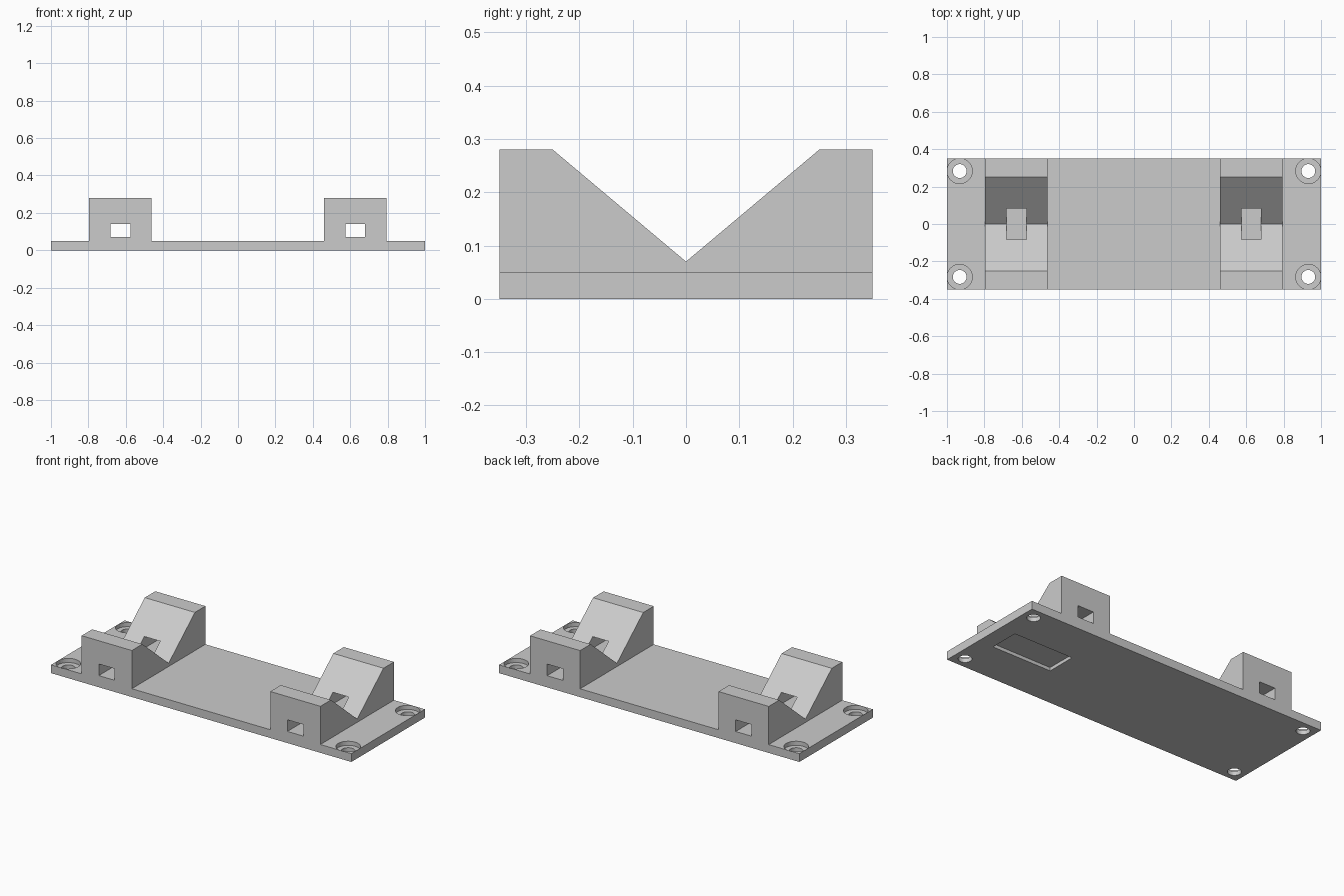
import bpy, bmesh, math

if "Cube" in bpy.data.objects:
    bpy.data.objects.remove(bpy.data.objects["Cube"], do_unlink=True)

grey = bpy.data.materials.new("light grey")
grey.use_nodes = True
colour = (0.6, 0.6, 0.6, 1)
grey.diffuse_color = colour
grey.node_tree.nodes["Principled BSDF"].inputs["Base Color"].default_value = colour


def add_object(name, bm):
    bmesh.ops.recalc_face_normals(bm, faces=bm.faces)
    mesh = bpy.data.meshes.new(name)
    bm.to_mesh(mesh)
    bm.free()
    mesh.materials.append(grey)
    obj = bpy.data.objects.new(name, mesh)
    bpy.context.scene.collection.objects.link(obj)
    return obj


def box(name, x, y, z):
    """Box from (min, max) ranges."""
    bm = bmesh.new()
    bmesh.ops.create_cube(bm, size=1)
    for v in bm.verts:
        v.co = [r[0] if c < 0 else r[1] for c, r in zip(v.co, (x, y, z))]
    return add_object(name, bm)


def cylinder(name, x, y, z, radius):
    bm = bmesh.new()
    bmesh.ops.create_cone(bm, cap_ends=True, segments=48, radius1=radius,
                          radius2=radius, depth=z[1] - z[0])
    bmesh.ops.translate(bm, verts=bm.verts, vec=(x, y, sum(z) / 2))
    return add_object(name, bm)


def prism(name, profile, x):
    """Extrude a (y, z) profile along x."""
    bm = bmesh.new()
    face = bm.faces.new([bm.verts.new((x[0], y, z)) for y, z in profile])
    new = bmesh.ops.extrude_face_region(bm, geom=[face])["geom"]
    bmesh.ops.translate(bm, verts=[g for g in new if isinstance(g, bmesh.types.BMVert)],
                        vec=(x[1] - x[0], 0, 0))
    return add_object(name, bm)


def boolean(target, other, operation):
    mod = target.modifiers.new(other.name, 'BOOLEAN')
    mod.operation = operation
    mod.solver = 'EXACT'
    mod.object = other
    other.hide_render = True
    other.hide_set(True)


LENGTH, WIDTH = 1.0, 0.35          # half sizes
PLATE, TOP, VALLEY = 0.05, 0.28, 0.07

# Base plate with the shallow pocket underneath
base = box("base_plate", (-LENGTH, LENGTH), (-WIDTH, WIDTH), (0, PLATE))
boolean(base, box("pocket_cutter", (0.505, 0.9), (-0.09, 0.09), (-0.1, 0.02)), 'DIFFERENCE')

# Counterbored screw holes in the corners
for sx in (-1, 1):
    for sy in (-1, 1):
        x, y = sx * 0.932, sy * 0.283
        boolean(base, cylinder("hole_cutter", x, y, (-0.1, 0.1), 0.037), 'DIFFERENCE')
        boolean(base, cylinder("counterbore_cutter", x, y, (0.025, 0.1), 0.067), 'DIFFERENCE')

# Cradles with a V notch and a strap slot
v_profile = [(-WIDTH, PLATE), (WIDTH, PLATE), (WIDTH, TOP), (0.25, TOP),
             (0, VALLEY), (-0.25, TOP), (-WIDTH, TOP)]
for side, centre in (("right", -0.629), ("left", 0.627)):
    cradle = prism(side + "_cradle", v_profile, (centre - 0.167, centre + 0.167))
    slot = box(side + "_slot_cutter", (centre - 0.053, centre + 0.053),
               (-0.5, 0.5), (VALLEY, 0.14))
    boolean(cradle, slot, 'DIFFERENCE')
